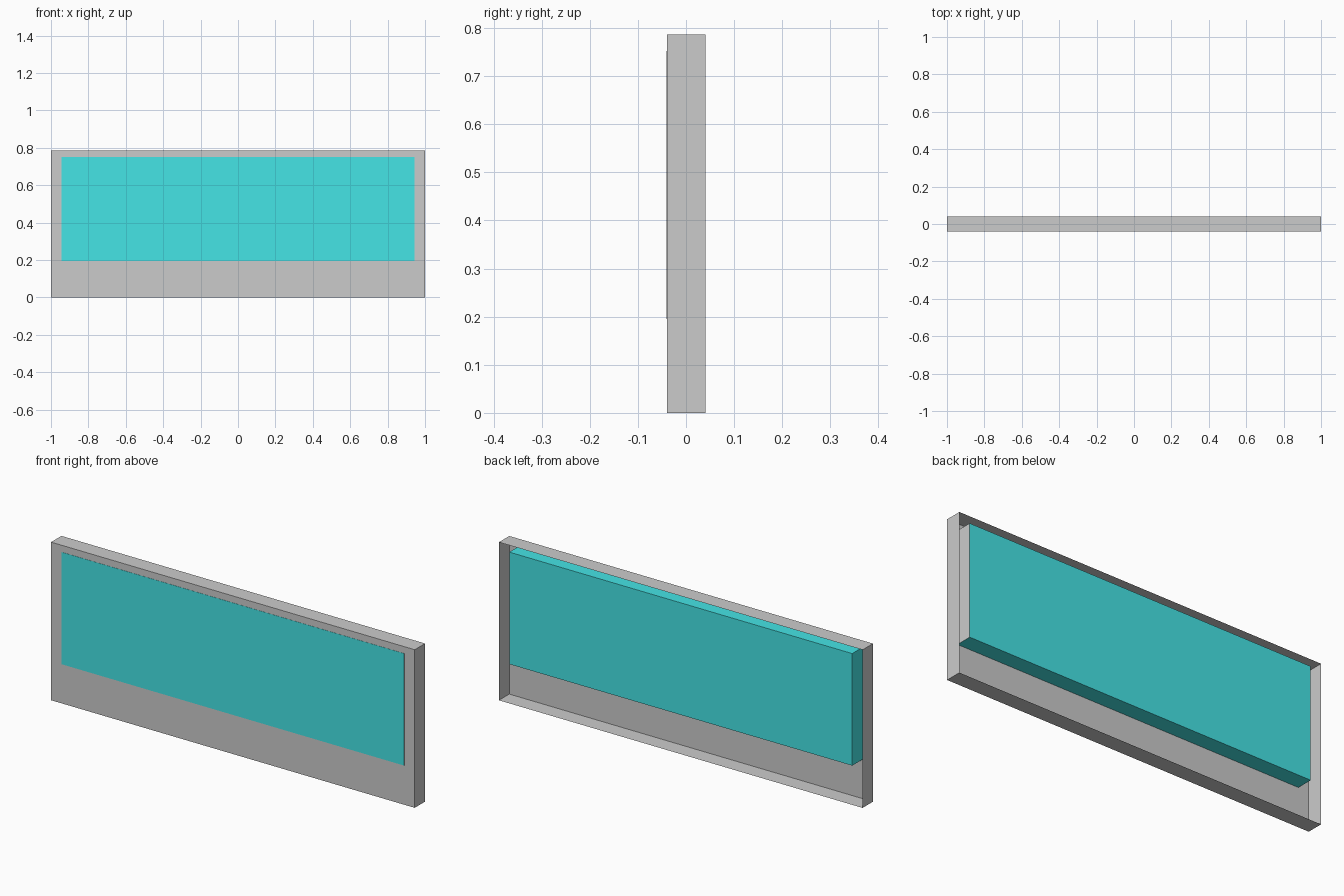
import bpy, bmesh

if "Cube" in bpy.data.objects:
    bpy.data.objects.remove(bpy.data.objects["Cube"])

W, D, H = 2.0, 0.082, 0.786


def box(name, lo, hi):
    """Axis-aligned box between two corners, returned as object + open bmesh."""
    mesh = bpy.data.meshes.new(name)
    obj = bpy.data.objects.new(name, mesh)
    bpy.context.collection.objects.link(obj)
    bm = bmesh.new()
    bmesh.ops.create_cube(bm, size=1)
    for v in bm.verts:
        v.co = [lo[i] if v.co[i] < 0 else hi[i] for i in range(3)]
    bm.normal_update()
    return obj, bm


def finish(obj, bm):
    bm.to_mesh(obj.data)
    bm.free()


# Thin outer casing, open at the back
casing, bm = box("casing", (-W / 2, -D / 2 + 0.001, 0), (W / 2, D / 2, H))
back = [f for f in bm.faces if f.normal.y > 0.5]
bmesh.ops.delete(bm, geom=back, context='FACES')
finish(casing, bm)

# Screen block through the casing, a hair proud of the front
teal = bpy.data.materials.new("teal")
teal.diffuse_color = (0.06, 0.78, 0.79, 1)
teal.use_nodes = True
teal.node_tree.nodes["Principled BSDF"].inputs["Base Color"].default_value = teal.diffuse_color
screen, bm = box("screen", (-0.943, -D / 2, 0.195), (0.943, D / 2, 0.752))
screen.data.materials.append(teal)
screen.data.materials.append(None)
# The right end of the block is plain grey
for f in bm.faces:
    f.material_index = 1 if f.normal.x > 0.5 else 0
finish(screen, bm)
